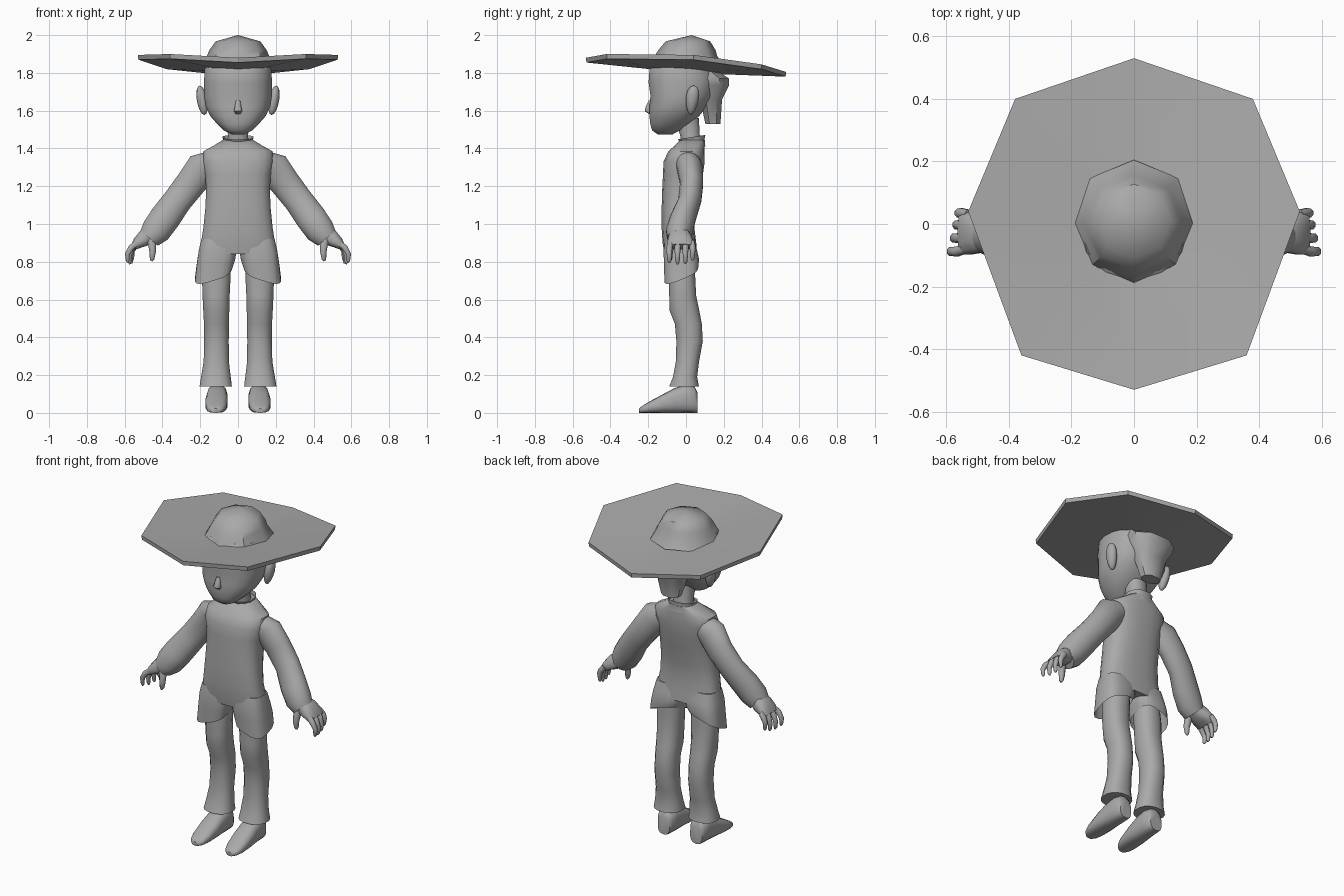
import bpy, bmesh, math
from mathutils import Vector

grey = bpy.data.materials.new("plain grey")
grey.diffuse_color = (0.4, 0.4, 0.4, 1)


def finish(name, bm, mirror=False, angle=50):
    bmesh.ops.recalc_face_normals(bm, faces=bm.faces)
    me = bpy.data.meshes.new(name)
    bm.to_mesh(me)
    bm.free()
    me.materials.append(grey)
    ob = bpy.data.objects.new(name, me)
    bpy.context.collection.objects.link(ob)
    bpy.ops.object.select_all(action='DESELECT')
    ob.select_set(True)
    bpy.context.view_layer.objects.active = ob
    bpy.ops.object.shade_smooth_by_angle(angle=math.radians(angle))
    if mirror:
        ob.modifiers.new("mirror", 'MIRROR')
    return ob


def bridge(bm, a, b):
    n = len(a)
    for i in range(n):
        bm.faces.new((a[i], a[(i + 1) % n], b[(i + 1) % n], b[i]))


def sweep(bm, rings, n=16, p=2.3, caps=(True, True)):
    """rings: (centre, u vector, v vector, optional (du, dv) height tilt)"""
    loops = []
    for r in rings:
        c, u, v = (Vector(q) for q in r[:3])
        tilt = r[3] if len(r) > 3 else (0, 0)
        loop = []
        for i in range(n):
            t = 2 * math.pi * (i + 0.5) / n
            a = math.copysign(abs(math.cos(t)) ** (2 / p), math.cos(t))
            b = math.copysign(abs(math.sin(t)) ** (2 / p), math.sin(t))
            loop.append(bm.verts.new(c + u * a + v * b + Vector((0, 0, a * tilt[0] + b * tilt[1]))))
        loops.append(loop)
    for a, b in zip(loops, loops[1:]):
        bridge(bm, a, b)
    if caps[0]:
        bm.faces.new(loops[0])
    if caps[1]:
        bm.faces.new(loops[-1])


def upright(name, rows, cx=0, mirror=False, **kw):
    """rows: (z, half width, front y, back y[, centre x, tilt])"""
    bm = bmesh.new()
    rings = []
    for r in rows:
        x = r[4] if len(r) > 4 else cx
        rings.append(((x, (r[2] + r[3]) / 2, r[0]), (r[1], 0, 0), (0, (r[3] - r[2]) / 2, 0),
                      r[5] if len(r) > 5 else (0, 0)))
    sweep(bm, rings, **kw)
    return finish(name, bm, mirror)


def limb(bm, pts, n=12, p=2.0):
    """pts: (x, y, z, half width in the xz plane, half depth in y)"""
    rings = []
    for i, q in enumerate(pts):
        a, b = pts[max(i - 1, 0)], pts[min(i + 1, len(pts) - 1)]
        d = Vector((b[0] - a[0], 0, b[2] - a[2])).normalized()
        rings.append((q[:3], Vector((-d.z, 0, d.x)) * q[3], (0, q[4], 0)))
    sweep(bm, rings, n=n, p=p)


# Hat brim: sagging, tilted octagonal plate
rim = [(0, -.53, 1.88), (.36, -.42, 1.90), (.53, .04, 1.895), (.38, .40, 1.845),
       (0, .53, 1.805), (-.38, .40, 1.845), (-.53, .04, 1.895), (-.36, -.42, 1.90)]
bm = bmesh.new()


def brim_ring(f, centre_z, dz):
    return [bm.verts.new((x * f, y * f, centre_z + (z - centre_z) * f + dz)) for x, y, z in rim]


rings = [brim_ring(.33, 1.825, 0), brim_ring(1, 1.825, 0),
         brim_ring(.995, 1.825, -.025), brim_ring(.3, 1.825, -.025)]
for a, b in zip(rings, rings[1:] + rings[:1]):
    bridge(bm, a, b)
finish("hat_brim", bm, angle=30)

# Hat crown: low octagonal dome
bm = bmesh.new()
prev = None
for r, cy, z in [(.2, .005, 1.83), (.165, 0, 1.89), (.152, .005, 1.92), (.118, .01, 1.967)]:
    ring = [bm.verts.new((r * math.sin(i * math.pi / 4), cy - r * math.cos(i * math.pi / 4), z))
            for i in range(8)]
    if prev:
        bridge(bm, prev, ring)
    prev = ring
top = bm.verts.new((0, .03, 2.0))
for i in range(8):
    bm.faces.new((prev[i], prev[(i + 1) % 8], top))
finish("hat_crown", bm, angle=40)

# Head, hair and neck
upright("head", [(1.475, .035, -.15, -.07), (1.495, .075, -.18, -.03), (1.53, .112, -.19, .02),
                 (1.57, .147, -.195, .07), (1.62, .172, -.195, .11), (1.68, .182, -.19, .15),
                 (1.75, .182, -.2, .165), (1.82, .178, -.195, .165), (1.86, .165, -.16, .15)],
        n=20, p=2.4)
upright("hair_back", [(1.53, .06, .10, .185), (1.66, .10, .07, .195), (1.735, .14, .04, .235),
                      (1.77, .15, .03, .235), (1.81, .14, .03, .17)], n=8)
upright("neck", [(1.40, .07, -.03, .09), (1.46, .055, -.03, .075), (1.56, .06, -.06, .07)], n=12)
upright("collar", [(1.41, .10, -.05, .105), (1.44, .078, -.035, .10, 0, (0, .008)),
                   (1.46, .085, -.045, .105, 0, (0, .012))], n=12, caps=(False, False))

bm = bmesh.new()
sweep(bm, [((0, -.185, 1.655), (.012, 0, 0), (0, .012, 0)),
           ((0, -.195, 1.62), (.018, 0, 0), (0, .02, 0)),
           ((0, -.198, 1.598), (.024, 0, 0), (0, .022, 0)),
           ((0, -.185, 1.582), (.014, 0, 0), (0, .012, 0))], n=8)
finish("nose", bm)

# Ears: flattened, wider at the top
bm = bmesh.new()
bmesh.ops.create_uvsphere(bm, u_segments=12, v_segments=8, radius=1)
for v in bm.verts:
    x, y, z = v.co
    v.co = (.19 + .028 * x + .012 * z, .033 + y * (.034 + .008 * z) + .008 * z, 1.655 + .078 * z)
finish("ear", bm, True)

# Tunic body with a split skirt around each thigh
upright("tunic_body", [(1.445, .08, -.03, .10), (1.415, .13, -.06, .10), (1.385, .185, -.095, .10),
                       (1.33, .19, -.12, .10), (1.26, .175, -.123, .09), (1.18, .17, -.127, .075),
                       (1.08, .175, -.13, .055), (.98, .185, -.13, .045), (.90, .198, -.125, .055),
                       (.84, .205, -.115, .06)], n=20, p=2.6)
upright("tunic_skirt", [(.92, .095, -.11, .045, .10), (.86, .102, -.12, .06, .107),
                        (.80, .102, -.118, .07, .117, (-.01, .012)),
                        (.735, .098, -.115, .065, .131, (-.03, .036))],
        mirror=True, p=3, caps=(True, False))

# Trousers
upright("trouser_leg", [(.84, .07, -.09, .05, .105), (.72, .077, -.09, .05, .115),
                        (.62, .073, -.09, .055, .116), (.54, .07, -.088, .072, .115),
                        (.47, .067, -.06, .085, .114), (.38, .066, -.052, .09, .114),
                        (.27, .068, -.055, .07, .115), (.19, .08, -.07, .06, .117),
                        (.14, .087, -.09, .07, .118)], mirror=True)

# Shoes: swept from heel to low toe
bm = bmesh.new()
sweep(bm, [((x, y, h), (w, 0, 0), (0, 0, h)) for y, h, w, x in
           [(.06, .055, .04, .11), (.045, .07, .05, .11), (0, .075, .055, .11), (-.06, .066, .058, .112),
            (-.12, .05, .06, .114), (-.19, .031, .055, .116), (-.23, .019, .042, .117),
            (-.248, .012, .022, .117)]], n=14, p=2.7)
finish("shoe", bm, True)

# Sleeves
bm = bmesh.new()
limb(bm, [(.14, .01, 1.32, .07, .07), (.19, .02, 1.295, .09, .068), (.25, .03, 1.215, .082, .062),
          (.32, .02, 1.125, .078, .062), (.385, -.015, 1.035, .083, .07), (.435, -.035, .965, .08, .072),
          (.47, -.04, .925, .062, .06)], n=16)
finish("sleeve", bm, True)

# Hands: palm, four curled fingers and a thumb
bm = bmesh.new()
limb(bm, [(.45, -.035, .955, .045, .045), (.495, -.032, .925, .045, .062),
          (.53, -.03, .90, .032, .07), (.55, -.03, .88, .02, .068)], p=2.6)
for y, dx, dz in [(-.088, .02, .0), (-.045, .01, -.008), (-.003, .002, -.005), (.035, -.005, .012)]:
    limb(bm, [(.528, y * .85, .905, .017, .017), (.555 + dx * .5, y, .875, .017, .017),
              (.566 + dx, y, .84 + dz, .014, .015), (.564 + dx, y, .805 + dz, .01, .011),
              (.562 + dx, y, .795 + dz, .004, .005)], n=8)
limb(bm, [(.465, -.06, .935, .026, .024), (.455, -.078, .89, .022, .02), (.452, -.085, .85, .018, .017),
          (.455, -.085, .815, .013, .013), (.457, -.085, .803, .005, .005)], n=8)
finish("hand", bm, True)
